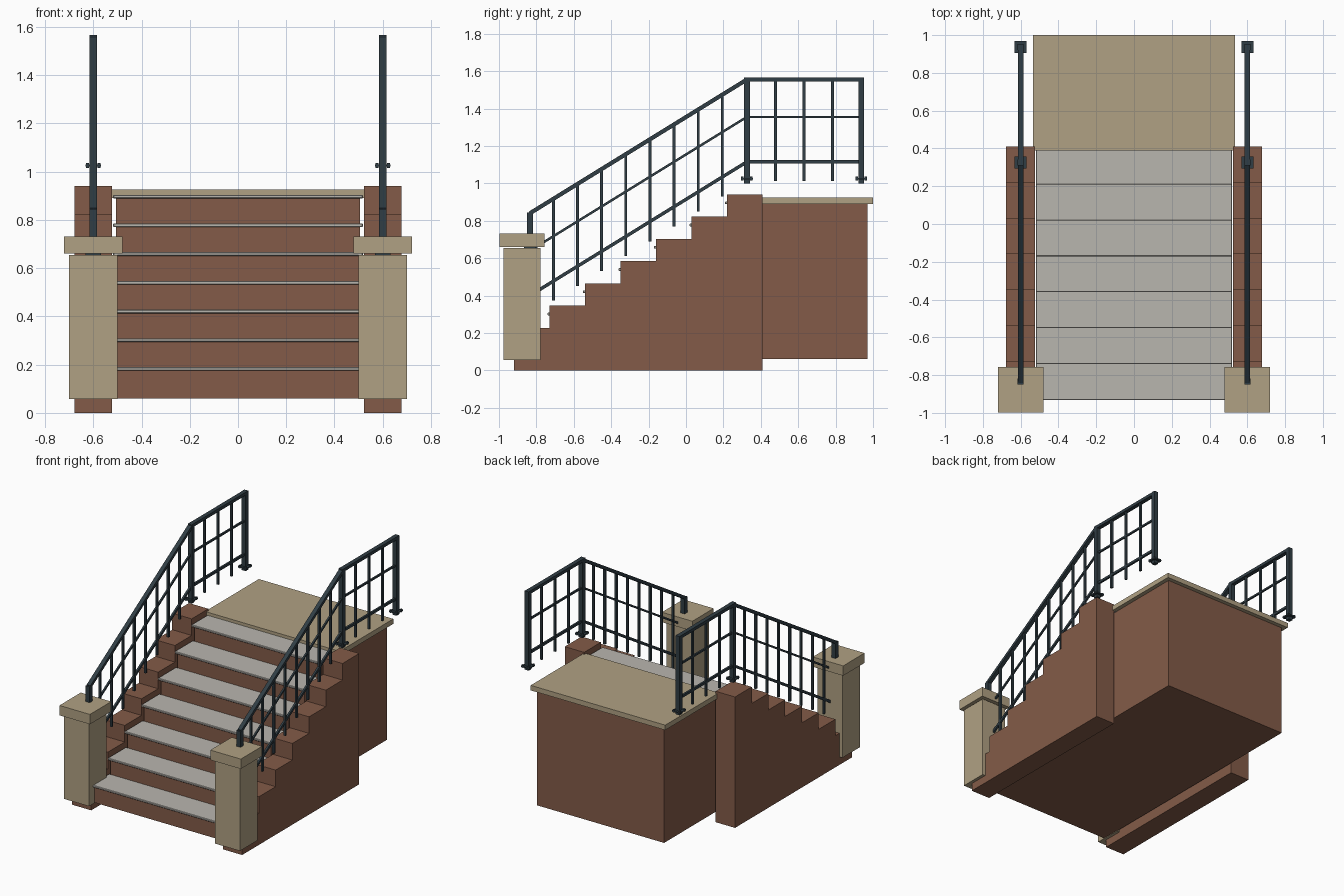
import bpy
import bmesh
from math import atan2, hypot
from mathutils import Matrix, Vector

old = bpy.data.objects.get("Cube")
if old:
    bpy.data.objects.remove(old, do_unlink=True)


def material(name, rgb):
    m = bpy.data.materials.new(name)
    m.use_nodes = True
    m.diffuse_color = (*rgb, 1)
    m.node_tree.nodes["Principled BSDF"].inputs["Base Color"].default_value = (*rgb, 1)
    return m


BRICK = material("brown brick", (0.227, 0.105, 0.065))
STONE = material("tan stone", (0.434, 0.356, 0.227))
TREAD = material("grey tread", (0.485, 0.468, 0.429))
IRON = material("dark iron", (0.030, 0.047, 0.058))


class Part:
    """Collects boxes and bars, then makes one object from them."""

    def __init__(self):
        self.bm = bmesh.new()

    def box(self, x, y, z):
        lo, hi = Vector((x[0], y[0], z[0])), Vector((x[1], y[1], z[1]))
        mat = Matrix.Translation((lo + hi) / 2) @ Matrix.Diagonal((*(hi - lo), 1))
        bmesh.ops.create_cube(self.bm, size=1, matrix=mat)

    def block(self, cx, cy, half, z):
        self.box((cx - half, cx + half), (cy - half, cy + half), z)

    def bar(self, x, a, b, width, height):
        # Straight rail between two (y, z) points
        dy, dz = b[0] - a[0], b[1] - a[1]
        mat = (Matrix.Translation((x, (a[0] + b[0]) / 2, (a[1] + b[1]) / 2))
               @ Matrix.Rotation(atan2(dz, dy), 4, "X")
               @ Matrix.Diagonal((width, hypot(dy, dz), height, 1)))
        bmesh.ops.create_cube(self.bm, size=1, matrix=mat)

    def finish(self, name, mat):
        mesh = bpy.data.meshes.new(name)
        self.bm.to_mesh(mesh)
        self.bm.free()
        mesh.materials.append(mat)
        obj = bpy.data.objects.new(name, mesh)
        bpy.context.collection.objects.link(obj)
        return obj


STEPS, RUN, RISE = 7, 0.19, 0.119

# Stair blocks and treads with a small nosing
risers, treads = Part(), Part()
for i in range(STEPS):
    y = -0.915 + RUN * i
    top = 0.175 + RISE * i
    risers.box((-0.505, 0.505), (y, y + RUN), (0.06, top))
    treads.box((-0.518, 0.518), (y - 0.016, y + RUN), (top, top + 0.015))
risers.finish("step_blocks", BRICK)
tread_obj = treads.finish("step_treads", TREAD)
bevel = tread_obj.modifiers.new("soft_edge", "BEVEL")
bevel.width = 0.003

# Landing
base = Part()
base.box((-0.505, 0.505), (0.415, 0.97), (0.06, 0.89))
base.finish("landing_base", BRICK)
slab = Part()
slab.box((-0.535, 0.535), (0.39, 1.0), (0.89, 0.926))
slab.finish("landing_slab", STONE)

FRONT, MID, BACK = -0.835, 0.325, 0.937
SLOPE = (1.555 - 0.84) / (MID - FRONT)


def build_side(side, s):
    cx = 0.6 * s

    # Stepped side wall
    wall = Part()
    for i in range(STEPS):
        y = -0.92 + RUN * i
        wall.box((cx - 0.077, cx + 0.077), (y, y + RUN), (0, 0.227 + RISE * i))
    wall.finish(side + "_stepped_wall", BRICK)

    # Front pillar with cap
    pillar = Part()
    pillar.block(cx, -0.877, 0.1, (0.057, 0.654))
    pillar.finish(side + "_pillar", STONE)
    cap = Part()
    cap.block(cx, -0.877, 0.121, (0.66, 0.731))
    cap.finish(side + "_pillar_cap", STONE)

    # Posts with bolted foot plates
    posts, plates = Part(), Part()
    for y, low, high in ((FRONT, 0.63, 0.845), (MID, 1.0, 1.566), (BACK, 1.0, 1.566)):
        posts.block(cx, y, 0.016, (low, high))
        plates.block(cx, y, 0.032, (low + 0.021, low + 0.03))
        for dx in (-0.024, 0.024):
            for dy in (-0.024, 0.024):
                plates.block(cx + dx, y + dy, 0.006, (low + 0.016, low + 0.036))
    posts.finish(side + "_rail_posts", IRON)
    plates.finish(side + "_post_foot_plates", IRON)

    # Handrail and the two thinner rails below it
    rails = Part()
    for z, w, h in ((1.555, 0.03, 0.022), (1.355, 0.012, 0.013), (1.115, 0.014, 0.018)):
        drop = z - SLOPE * (MID - FRONT)
        rails.bar(cx, (FRONT, drop), (MID, z), w, h)
        rails.bar(cx, (MID, z), (BACK, z), w, h)
    rails.finish(side + "_rails", IRON)

    # Balusters on the slope and on the level
    bars = Part()
    for i in range(8):
        y = -0.709 + 0.129 * i
        top = 0.84 + SLOPE * (y - FRONT)
        bars.block(cx, y, 0.0075, (top - 0.545, top))
    for i in range(3):
        bars.block(cx, 0.478 + 0.153 * i, 0.0075, (1.013, 1.555))
    bars.finish(side + "_balusters", IRON)


for side, s in (("left", 1), ("right", -1)):
    build_side(side, s)
